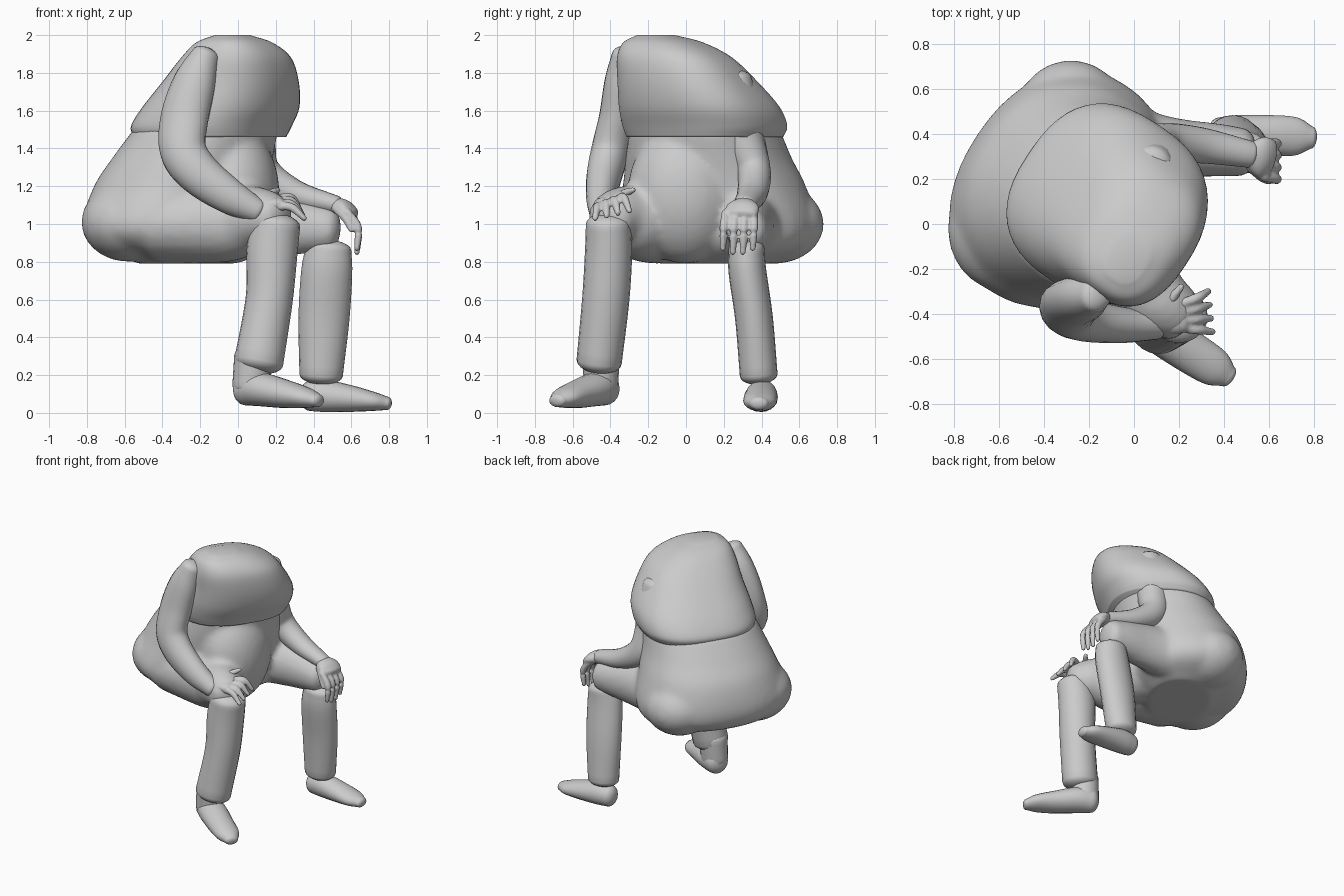
import bpy, bmesh, math
from mathutils import Vector, Matrix

cube = bpy.data.objects.get("Cube")
if cube:
    bpy.data.objects.remove(cube)

grey = bpy.data.materials.new("plain grey")
grey.use_nodes = True
grey.diffuse_color = (0.6, 0.6, 0.6, 1)
grey.node_tree.nodes["Principled BSDF"].inputs["Base Color"].default_value = grey.diffuse_color

FACING = Vector((0.83, -0.55, 0)).normalized()
LATERAL = Vector((-FACING.y, FACING.x, 0))


def spline(stations, steps):
    """Catmull-Rom through tuples of any length."""
    pts = [Vector(s) for s in stations]
    pts = [2 * pts[0] - pts[1]] + pts + [2 * pts[-1] - pts[-2]]
    out = []
    for a, b, c, d in zip(pts, pts[1:], pts[2:], pts[3:]):
        for i in range(steps):
            t = i / steps
            out.append(0.5 * (2 * b + (c - a) * t + (2 * a - 5 * b + 4 * c - d) * t ** 2
                              + (3 * b - a - 3 * c + d) * t ** 3))
    return out + [pts[-2]]


def skin(bm, rings):
    """Bridge rings of points and close both ends."""
    loops = [[bm.verts.new(p) for p in ring] for ring in rings]
    n = len(loops[0])
    for low, high in zip(loops, loops[1:]):
        for i in range(n):
            j = (i + 1) % n
            bm.faces.new((low[i], low[j], high[j], high[i]))
    bm.faces.new(loops[0][::-1])
    bm.faces.new(loops[-1])


def add_tube(bm, stations, up=(0, 0, 1), sides=20, cap=0.6):
    """Tube through (x, y, z, side radius, up radius) with rounded ends."""
    path = spline(stations, 6)
    up, rings = Vector(up), []
    last = len(path) - 1

    def ring(p, tangent, scale, shift):
        side = tangent.cross(up).normalized()
        top = side.cross(tangent).normalized()
        c = Vector(p[:3]) + tangent * shift
        angles = [math.tau * k / sides for k in range(sides)]
        return [c + side * p[3] * scale * math.cos(a) + top * p[4] * scale * math.sin(a)
                for a in angles]

    for i, p in enumerate(path):
        ahead, behind = path[min(i + 1, last)], path[max(i - 1, 0)]
        tangent = (Vector(ahead[:3]) - Vector(behind[:3])).normalized()
        reach = cap * min(p[3], p[4])
        bends = [math.pi / 2 * k / 5 for k in range(1, 5)]
        if i == 0:
            rings += [ring(p, tangent, math.cos(b), -reach * math.sin(b)) for b in bends[::-1]]
        rings.append(ring(p, tangent, 1, 0))
        if i == last:
            rings += [ring(p, tangent, math.cos(b), reach * math.sin(b)) for b in bends]
    skin(bm, rings)


def add_trunk(bm, stations, power=2.5, sides=48):
    """Stack of rounded outlines (z, x, y, depth, breadth) turned to the body's facing."""
    def soft(v):
        return math.copysign(abs(v) ** (2 / power), v)
    rings = []
    for z, x, y, depth, breadth in spline(stations, 5):
        rings.append([Vector((x, y, z)) + FACING * depth * soft(math.cos(a))
                      + LATERAL * breadth * soft(math.sin(a))
                      for a in (math.tau * k / sides for k in range(sides))])
    skin(bm, rings)


def add_ball(bm, centre, radii):
    bmesh.ops.create_uvsphere(bm, u_segments=32, v_segments=20, radius=1,
                              matrix=Matrix.LocRotScale(Vector(centre), None, Vector(radii)))


def finish(name, bm, melt=0, relax=10):
    bmesh.ops.recalc_face_normals(bm, faces=bm.faces)
    mesh = bpy.data.meshes.new(name)
    bm.to_mesh(mesh)
    bm.free()
    mesh.materials.append(grey)
    ob = bpy.data.objects.new(name, mesh)
    bpy.context.collection.objects.link(ob)
    for poly in mesh.polygons:
        poly.use_smooth = True
    if melt:
        remesh = ob.modifiers.new("melt", 'REMESH')
        remesh.mode, remesh.voxel_size, remesh.use_smooth_shade = 'VOXEL', melt, True
        smooth = ob.modifiers.new("relax", 'SMOOTH')
        smooth.factor, smooth.iterations = 0.5, relax


def tube(name, stations, **options):
    bm = bmesh.new()
    add_tube(bm, stations, **options)
    finish(name, bm)


# chest, hunched forward
bm = bmesh.new()
add_trunk(bm, [(1.46, -.15, .1, .37, .4), (1.52, -.14, .1, .39, .42), (1.62, -.09, .07, .38, .41),
               (1.75, -.04, .01, .33, .36), (1.88, -.01, -.06, .26, .3),
               (1.96, -.02, -.12, .18, .21), (2, -.03, -.16, .08, .1)])
finish("chest", bm)

# hips, belly and thighs melted into one soft body
bm = bmesh.new()
add_trunk(bm, [(.79, -.27, .17, .22, .3), (.88, -.32, .17, .38, .49), (1, -.34, .16, .43, .55),
               (1.2, -.3, .15, .43, .49), (1.35, -.24, .12, .4, .44), (1.5, -.17, .1, .36, .4)],
          power=2.2)
add_ball(bm, (-.03, -.01, 1.16), (.25, .3, .37))
add_ball(bm, (-.28, .47, 1), (.25, .26, .21))
add_ball(bm, (-.58, -.02, 1.01), (.25, .28, .21))
add_tube(bm, [(-.4, -.1, 1, .28, .21), (-.05, -.22, 1.01, .22, .21),
              (.1, -.34, 1.04, .16, .16), (.19, -.4, 1.03, .13, .13)])
add_tube(bm, [(-.2, .36, .99, .22, .2), (.15, .34, .99, .14, .17),
              (.36, .33, .98, .12, .14), (.48, .32, .97, .11, .12)])
finish("hips_and_thighs", bm, melt=.022, relax=6)

# trouser legs
tube("right_shin", [(.2, -.41, 1, .12, .13), (.18, -.41, .85, .125, .135),
                    (.165, -.425, .6, .125, .125), (.11, -.46, .27, .12, .13)],
     up=(1, 0, 0), cap=.5)
tube("left_shin", [(.48, .32, .87, .095, .12), (.47, .325, .75, .1, .135),
                   (.455, .36, .5, .1, .135), (.44, .385, .2, .1, .115)],
     up=(1, 0, 0), cap=.5)

# shoes
tube("right_shoe", [(.04, -.43, .13, .085, .09), (.12, -.48, .125, .1, .09),
                    (.25, -.57, .1, .095, .075), (.36, -.64, .08, .085, .055),
                    (.42, -.68, .065, .05, .035)], cap=.7)
tube("left_shoe", [(.38, .4, .09, .075, .08), (.46, .4, .09, .085, .085),
                   (.6, .395, .075, .09, .07), (.72, .39, .06, .085, .05),
                   (.79, .385, .05, .05, .035)], cap=.7)
tube("right_ankle", [(.08, -.45, .3, .1, .1), (.07, -.45, .14, .09, .1)], up=(1, 0, 0))

# arms
tube("right_arm", [(-.17, -.31, 1.89, .085, .075), (-.23, -.33, 1.75, .1, .115),
                   (-.285, -.36, 1.55, .1, .13), (-.29, -.4, 1.39, .1, .125),
                   (-.21, -.43, 1.27, .095, .115), (-.05, -.45, 1.15, .08, .095),
                   (.1, -.45, 1.07, .065, .065)], up=(.6, 0, .8))
tube("left_arm", [(.07, .26, 1.76, .09, .1), (.08, .28, 1.6, .11, .12),
                  (.08, .31, 1.42, .11, .12), (.13, .36, 1.27, .09, .1),
                  (.3, .35, 1.16, .08, .075), (.52, .31, 1.1, .06, .05)], up=(.6, 0, .8))


def hand(name, palm, fingers):
    """Palm and fingers; each finger is root, knuckle, tip."""
    bm = bmesh.new()
    add_tube(bm, palm)
    for points in fingers:
        add_tube(bm, [(*p, r, r) for p, r in zip(points, (.022, .023, .016))], sides=10, cap=1)
    finish(name, bm, melt=.009, relax=3)


# right hand fans across the knee
right_fingers = []
for k in range(4):
    s = k / 3
    right_fingers.append([(.2, -.46 + .1 * s, 1.09 + .04 * s), (.28, -.47 + .14 * s, 1.09 + .05 * s),
                          (.35 - .02 * s, -.48 + .18 * s, 1.03 + .04 * s)])
right_fingers.append([(.13, -.38, 1.13), (.17, -.33, 1.16), (.21, -.28, 1.18)])
hand("right_hand", [(.1, -.45, 1.08, .05, .045), (.17, -.42, 1.1, .075, .045),
                    (.22, -.41, 1.11, .07, .035)], right_fingers)

# left hand drapes over the knee
left_fingers = [[(.58, .21 + .05 * k, 1.06), (.635, .2 + .053 * k, .98),
                 (.63, .195 + .053 * k, .87 - .02 * (k % 3 > 0))] for k in range(4)]
left_fingers.append([(.52, .25, 1.08), (.57, .21, 1.03), (.6, .19, .97)])
hand("left_hand", [(.5, .31, 1.1, .05, .045), (.56, .3, 1.085, .09, .045),
                   (.6, .29, 1.05, .09, .04)], left_fingers)
